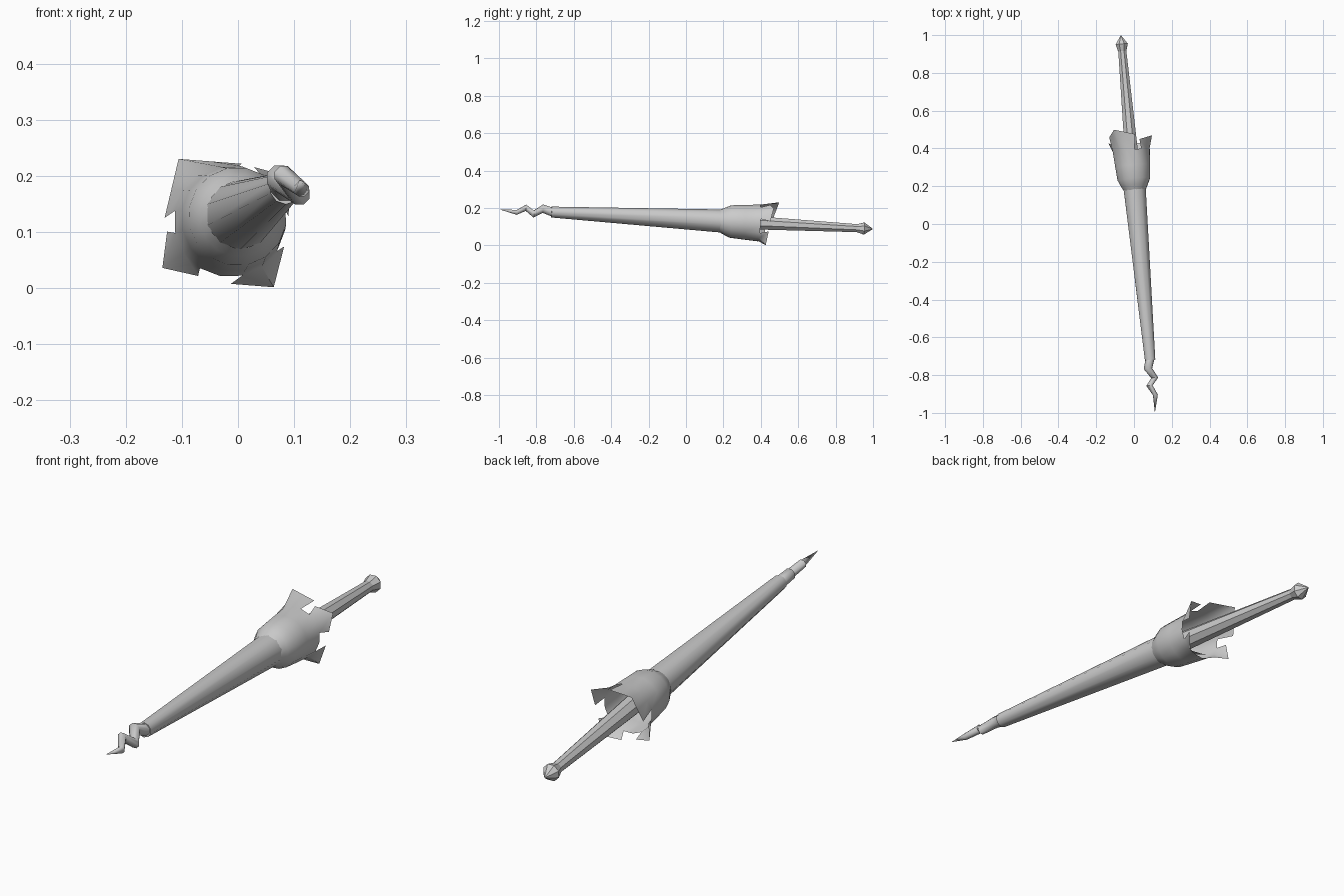
import bpy, bmesh
from math import radians, sin, cos
from mathutils import Vector, Matrix

if "Cube" in bpy.data.objects:
    bpy.data.objects.remove(bpy.data.objects["Cube"])

# Tilted frame: local y runs along the shaft, from the tip (-y) to the pommel (+y)
axis = Vector((-0.09, 1, -0.0527))
FRAME = (Matrix.Translation((0.0205, 0, 0.14))
         @ Vector((0, 1, 0)).rotation_difference(axis).to_matrix().to_4x4()
         @ Matrix.Diagonal((1, axis.length, 1, 1)))


def polar(angle, r, t):
    a = radians(angle)
    return Vector((r * cos(a), t, r * sin(a)))


def finish(name, bm, angle=40):
    bmesh.ops.recalc_face_normals(bm, faces=bm.faces)
    bmesh.ops.transform(bm, matrix=FRAME, verts=bm.verts)
    mesh = bpy.data.meshes.new(name)
    bm.to_mesh(mesh)
    bm.free()
    ob = bpy.data.objects.new(name, mesh)
    bpy.context.collection.objects.link(ob)
    bpy.ops.object.select_all(action='DESELECT')
    ob.select_set(True)
    bpy.context.view_layer.objects.active = ob
    bpy.ops.object.shade_smooth_by_angle(angle=radians(angle))
    return ob


def bridge(bm, a, b):
    n = len(a)
    for i in range(n):
        j = (i + 1) % n
        bm.faces.new((a[i], a[j], b[j], b[i]))


def tube(name, stations, sides=8, angle=40):
    """Loft through (t, radius, sideways offset) stations and cap both ends."""
    bm = bmesh.new()
    side = Vector((0.71, 0, -0.71))
    rings = [[bm.verts.new(polar(360 * (i + 0.5) / sides, r, t) + side * off)
              for i in range(sides)] for t, r, off in stations]
    for a, b in zip(rings, rings[1:]):
        bridge(bm, a, b)
    bm.faces.new(rings[0])
    bm.faces.new(rings[-1])
    bmesh.ops.remove_doubles(bm, verts=bm.verts, dist=0.0002)
    return finish(name, bm, angle)


# Tapered shaft and its zigzag point
tube("shaft", [(-0.72, 0.029, 0), (0.2, 0.062, 0)], 10)
tube("zigzag_tip", [(-0.715, 0.026, 0), (-0.765, 0.024, -0.022), (-0.815, 0.020, 0.022),
                    (-0.855, 0.018, -0.022), (-0.905, 0.014, 0.016), (-1.0, 0.0, 0)], 8, 60)

# Grip and faceted pommel
tube("grip", [(0.2, 0.043, 0), (0.92, 0.023, 0)], 8)
tube("pommel", [(0.905, 0.020, 0), (0.952, 0.035, 0), (1.0, 0.0, 0)], 8, 30)

# Hand guard: flared cup whose rim splits into four pointed flaps
bm = bmesh.new()
COLS, START = 16, 35
rings = [[bm.verts.new(polar(START + 360 * i / COLS, r, t)) for i in range(COLS)]
         for t, r in [(0.18, 0.060), (0.205, 0.073), (0.238, 0.088), (0.31, 0.094), (0.39, 0.100)]]
for a, b in zip(rings, rings[1:]):
    bridge(bm, a, b)
rim = rings[-1]
# per flap: tip position, side corner position, half spread in degrees
flaps = [(0.455, 0.44, 29), (0.50, 0.468, 50), (0.44, 0.43, 26), (0.425, 0.435, 32)]
for k, (tip_t, side_t, spread) in enumerate(flaps):
    c = START + 90 * k
    reach = 2 if spread > 40 else 1
    base = [rim[(4 * k + s) % COLS] for s in range(-reach, reach + 1)]
    top = []
    for s in range(-reach, reach + 1):
        f = abs(s) / reach
        # straight rim edge between the pointed tip and each side corner
        p = polar(c, 0.142, tip_t).lerp(
            polar(c + (spread if s > 0 else -spread), 0.110, side_t), f)
        top.append(bm.verts.new(p))
    for i in range(len(base) - 1):
        bm.faces.new((base[i], base[i + 1], top[i + 1], top[i]))
finish("hand_guard", bm, 50)
